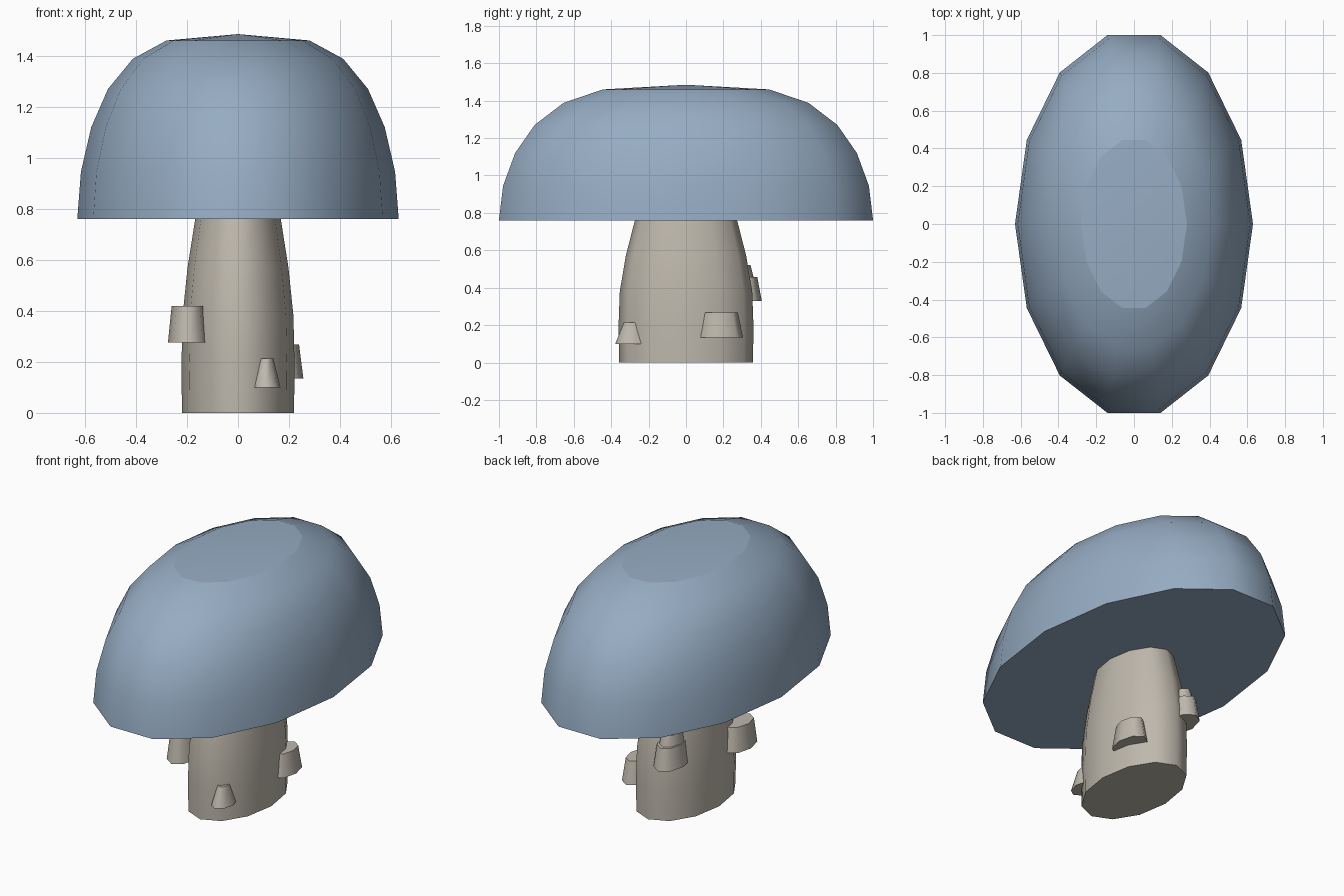
import bpy, bmesh, math

if "Cube" in bpy.data.objects:
    bpy.data.objects.remove(bpy.data.objects["Cube"])

SQUASH = 0.614  # every part is narrower in x than in y


def material(name, rgb):
    m = bpy.data.materials.new(name)
    m.diffuse_color = (*rgb, 1)
    m.use_nodes = True
    m.node_tree.nodes["Principled BSDF"].inputs["Base Color"].default_value = m.diffuse_color
    return m


BLUE = material("dusty_blue", (0.305, 0.413, 0.546))
STONE = material("warm_grey", (0.515, 0.479, 0.413))


def lathe(name, profile, sides, mat, center=(0, 0), tip=None):
    """Stack elliptical rings of (y radius, z); close with a flat end or a shallow tip."""
    bm = bmesh.new()
    rings = []
    for r, z in profile:
        ring = []
        for i in range(sides):
            a = 2 * math.pi * i / sides
            ring.append(bm.verts.new((center[0] + SQUASH * r * math.cos(a),
                                      center[1] + r * math.sin(a), z)))
        rings.append(ring)
    for low, high in zip(rings, rings[1:]):
        for i in range(sides):
            j = (i + 1) % sides
            bm.faces.new((low[i], low[j], high[j], high[i]))
    bm.faces.new(rings[0][::-1])
    if tip is None:
        bm.faces.new(rings[-1])
    else:
        apex = bm.verts.new((*center, tip))
        for i in range(sides):
            bm.faces.new((rings[-1][i], rings[-1][(i + 1) % sides], apex))
    bm.normal_update()
    # smooth walls with crisp end rims
    for f in bm.faces:
        f.smooth = True
    for ring in (rings[0], rings[-1]):
        for i in range(sides):
            bm.edges.get((ring[i], ring[(i + 1) % sides])).smooth = False
    mesh = bpy.data.meshes.new(name)
    bm.to_mesh(mesh)
    bm.free()
    mesh.materials.append(mat)
    obj = bpy.data.objects.new(name, mesh)
    bpy.context.collection.objects.link(obj)
    return obj


# Domed cap with a nearly flat crown
lathe("cap", [(1.026, 0.76), (1.003, 0.945), (0.937, 1.12), (0.83, 1.27),
              (0.672, 1.388), (0.456, 1.46)], 14, BLUE, tip=1.485)

# Tapering stem
lathe("stem", [(0.358, 0), (0.361, 0.19), (0.354, 0.38), (0.322, 0.57),
               (0.272, 0.765)], 12, STONE)

# Small tapered knobs growing out of the stem: center, y radii, heights
knobs = {
    "left_knob": ((-0.195, -0.22), 0.130, 0.106, 0.275, 0.42),
    "right_knob": ((0.181, 0.182), 0.1225, 0.095, 0.135, 0.268),
    "front_knob": ((0.110, -0.286), 0.092, 0.047, 0.10, 0.213),
    "back_knob": ((-0.099, 0.275), 0.130, 0.106, 0.33, 0.458),
    "back_knob_top": ((-0.099, 0.268), 0.108, 0.077, 0.40, 0.52),
}
for name, (center, r0, r1, z0, z1) in knobs.items():
    lathe(name, [(r0, z0), (r1, z1)], 8, STONE, center)
